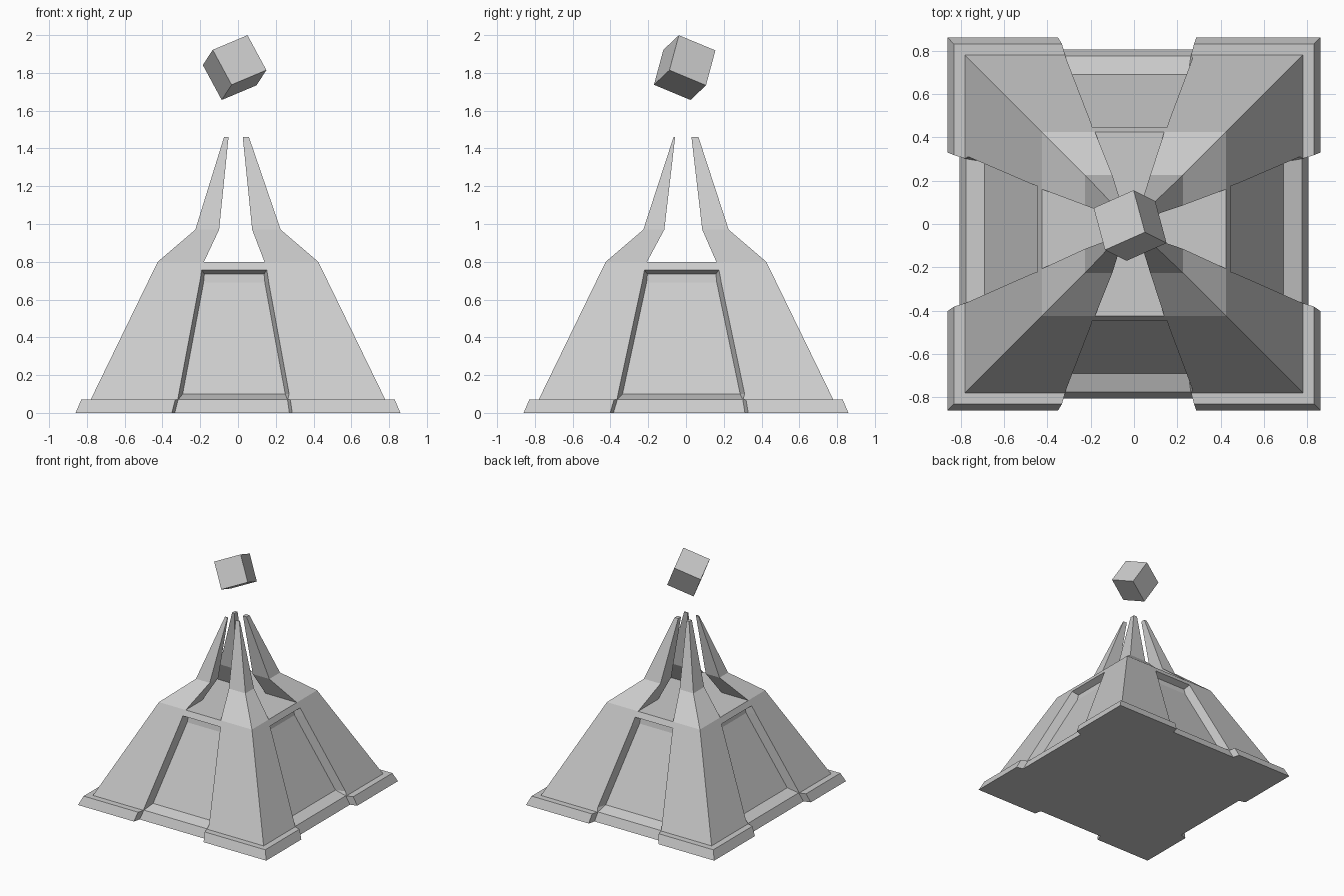
import bpy, bmesh
from mathutils import Matrix, Vector

if "Cube" in bpy.data.objects:
    bpy.data.objects.remove(bpy.data.objects["Cube"])


def mesh_object(name, bm):
    bmesh.ops.recalc_face_normals(bm, faces=bm.faces)
    me = bpy.data.meshes.new(name)
    bm.to_mesh(me)
    bm.free()
    ob = bpy.data.objects.new(name, me)
    bpy.context.collection.objects.link(ob)
    return ob


def loft(name, rings, closed=False):
    """Bridge matching rings of points; cap the ends, or close in a loop."""
    bm = bmesh.new()
    rows = [[bm.verts.new(p) for p in r] for r in rings]
    n = len(rows[0])
    for a, b in zip(rows, rows[1:]):
        for i in range(n):
            j = (i + 1) % n
            bm.faces.new((a[i], a[j], b[j], b[i]))
    bm.faces.new(rows[0])
    bm.faces.new(rows[-1])
    return mesh_object(name, bm)


# Stepped pyramid: plinth, body, shoulder and spire as square rings
def square(half, z, cx=0.0):
    return [(cx + sx * half, sy * half, z)
            for sx, sy in ((-1, -1), (1, -1), (1, 1), (-1, 1))]


tower = loft("pyramid_tower", [
    square(0.86, 0), square(0.83, 0.07), square(0.78, 0.07),
    square(0.425, 0.80), square(0.226, 0.97), square(0.066, 1.46, -0.008)])

# Each side maps (across, outward, up) to world axes; x sides are wider
WIDE = 1.147
front = lambda u, d, z: (u, -d, z)
back = lambda u, d, z: (u, d, z)
right = lambda u, d, z: (d, u * WIDE, z)
left = lambda u, d, z: (-d, u * WIDE, z)

# Slots that split the spire into four prongs
slot = [(-0.18, 0.80), (0.14, 0.80), (0.075, 0.97), (0.015, 1.56),
        (-0.04, 1.56), (-0.10, 0.97)]
cutters = [loft("slot_cutter", [[side(u, d, z) for u, z in slot] for d in (-1, 1)])
           for side in (front, right)]

# Recessed panel: left, right, depth, height, rise toward the outside
panel = [(-0.355, 0.285, 0.848, -0.10, 0),
         (-0.335, 0.272, 0.805, 0.0, 0),
         (-0.317, 0.262, 0.775, 0.07, 0),
         (-0.293, 0.250, 0.69, 0.10, 0),
         (-0.182, 0.142, 0.403, 0.69, 0),
         (-0.178, 0.138, 0.395, 0.735, 0.085)]
for side in (front, back, right, left):
    rings = [[side(l, d, z), side(r, d, z),
              side(r + 0.055, d + 0.2, z + up), side(l - 0.055, d + 0.2, z + up)]
             for l, r, d, z, up in panel]
    cutters.append(loft("panel_cutter", rings))

bpy.context.view_layer.objects.active = tower
for c in cutters:
    m = tower.modifiers.new("cut", 'BOOLEAN')
    m.operation = 'DIFFERENCE'
    m.solver = 'EXACT'
    m.object = c
    bpy.ops.object.modifier_apply(modifier=m.name)
for c in cutters:
    bpy.data.objects.remove(c)

# Tilted cube floating above the prongs
a = Vector((-0.10, 0.05, 0.185)).normalized()
b = Vector((0.18, 0.084, 0.085))
b = (b - a * b.dot(a)).normalized()
rot = Matrix((a, b, a.cross(b))).transposed().to_4x4()
bm = bmesh.new()
bmesh.ops.create_cube(bm, size=0.216,
                      matrix=Matrix.Translation((-0.018, -0.007, 1.828)) @ rot)
mesh_object("floating_cube", bm)
